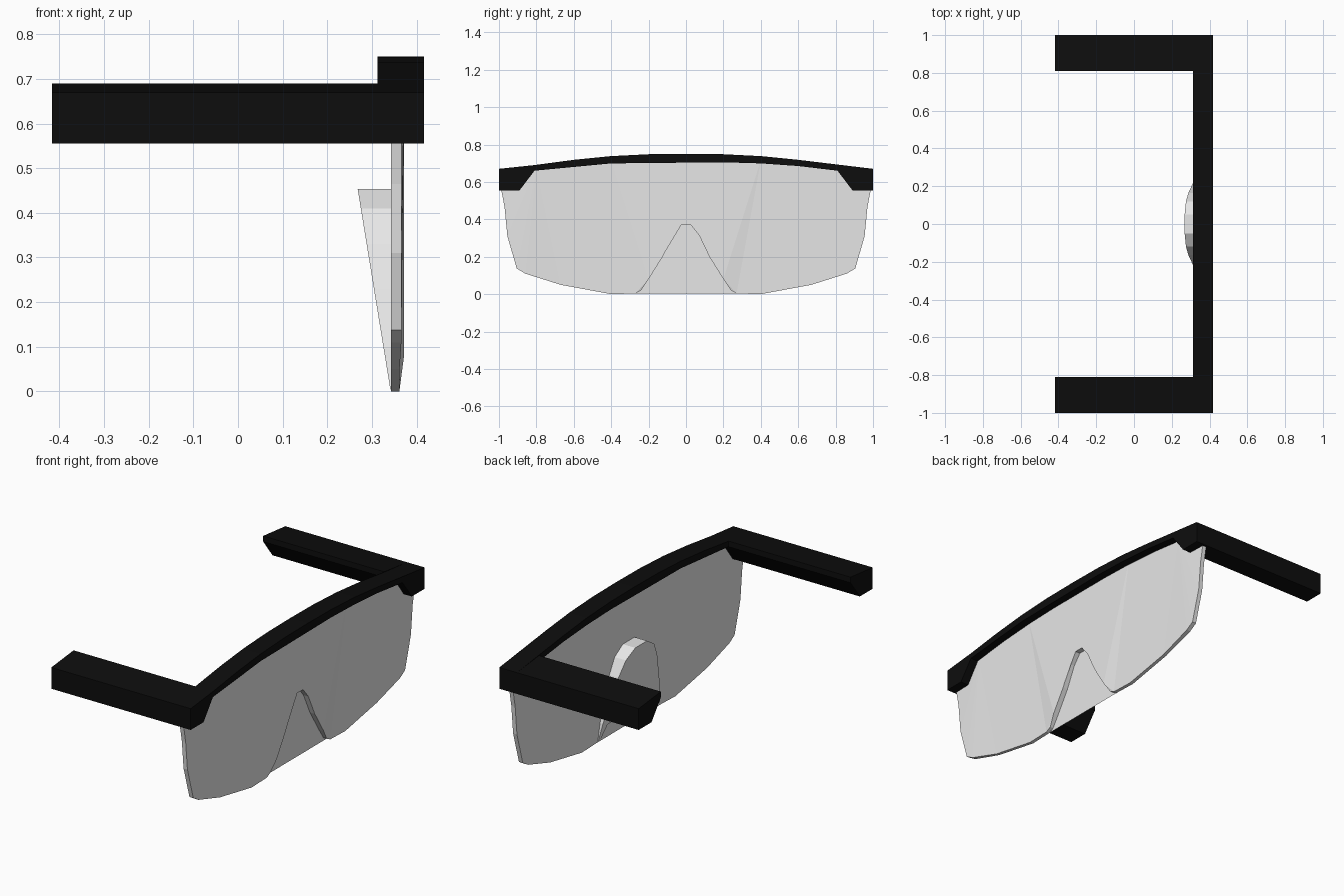
import bpy
import bmesh

cube = bpy.data.objects.get("Cube")
if cube:
    bpy.data.objects.remove(cube, do_unlink=True)


def material(name, rgb, rough):
    m = bpy.data.materials.new(name)
    m.use_nodes = True
    m.diffuse_color = (*rgb, 1)
    node = m.node_tree.nodes["Principled BSDF"]
    node.inputs["Base Color"].default_value = (*rgb, 1)
    node.inputs["Roughness"].default_value = rough
    return m


BLACK = material("black plastic", (0.004, 0.004, 0.004), 0.6)
CLEAR = material("pale lens", (0.8, 0.8, 0.8), 0.5)


def both_sides(half):
    """Mirror a half outline of (y, z, ...) points across y = 0."""
    return half + [(-p[0], *p[1:]) for p in reversed(half) if p[0] > 0]


def prism(name, outline, back, front, mat):
    """Join two copies of a (y, z) outline; back and front give x per point."""
    bm = bmesh.new()
    a = [bm.verts.new((back(p), p[0], p[1])) for p in outline]
    b = [bm.verts.new((front(p), p[0], p[1])) for p in outline]
    bm.faces.new(a)
    bm.faces.new(b)
    n = len(outline)
    for i in range(n):
        j = (i + 1) % n
        bm.faces.new((a[i], a[j], b[j], b[i]))
    bmesh.ops.triangulate(bm, faces=[f for f in bm.faces if len(f.verts) > 4])
    bmesh.ops.recalc_face_normals(bm, faces=bm.faces)
    me = bpy.data.meshes.new(name)
    bm.to_mesh(me)
    bm.free()
    me.materials.append(mat)
    ob = bpy.data.objects.new(name, me)
    bpy.context.collection.objects.link(ob)
    return ob


# Brow bar: arched top, arched underside, drop-down corners
top = [(0, 0.75), (0.2, 0.748), (0.4, 0.738), (0.6, 0.718), (0.81, 0.69), (1, 0.67)]
under = [(1, 0.555), (0.89, 0.555), (0.81, 0.66), (0.6, 0.685), (0.4, 0.699), (0.2, 0.705)]
prism("brow_bar", both_sides(top + under), lambda p: 0.312, lambda p: 0.417, BLACK)

# Temple arms share the section of the bar ends
arm = top[-2:] + under[:3]
for side, s in (("left", 1), ("right", -1)):
    prism(side + "_arm", [(y * s, z) for y, z in arm],
          lambda p: -0.417, lambda p: 0.312, BLACK)

# Lens: outline (y, z) with a nose notch, front slightly fuller at the notch
notch = [(0.025, 0.37), (0.07, 0.315), (0.125, 0.2), (0.2, 0.08), (0.24, 0.02)]
rim = [(0.27, 0.004), (0.4, 0), (0.67, 0.05), (0.86, 0.11), (0.905, 0.137),
       (0.955, 0.31), (0.97, 0.465), (0.99, 0.57), (0.97, 0.64),
       (0.8, 0.675), (0.4, 0.715), (0, 0.725)]


def lens_front(p):
    if abs(p[0]) > 0.8:
        return 0.366
    return 0.362 if p[1] < 0.06 else 0.372


prism("lens", both_sides(notch + rim), lambda p: 0.343, lens_front, CLEAR)

# Nose bridge: arch behind the notch, its rear face leaning back upwards
outer = [(0.265, 0.004), (0.245, 0.1), (0.2, 0.23), (0.165, 0.33),
         (0.12, 0.41), (0.05, 0.453)]
right = [(-y, z) for y, z in outer]
arch = outer + right[::-1] + [(-y, z) for y, z in notch[::-1]] + notch
prism("nose_bridge", arch, lambda p: 0.342 - 0.163 * p[1], lambda p: 0.345, CLEAR)
